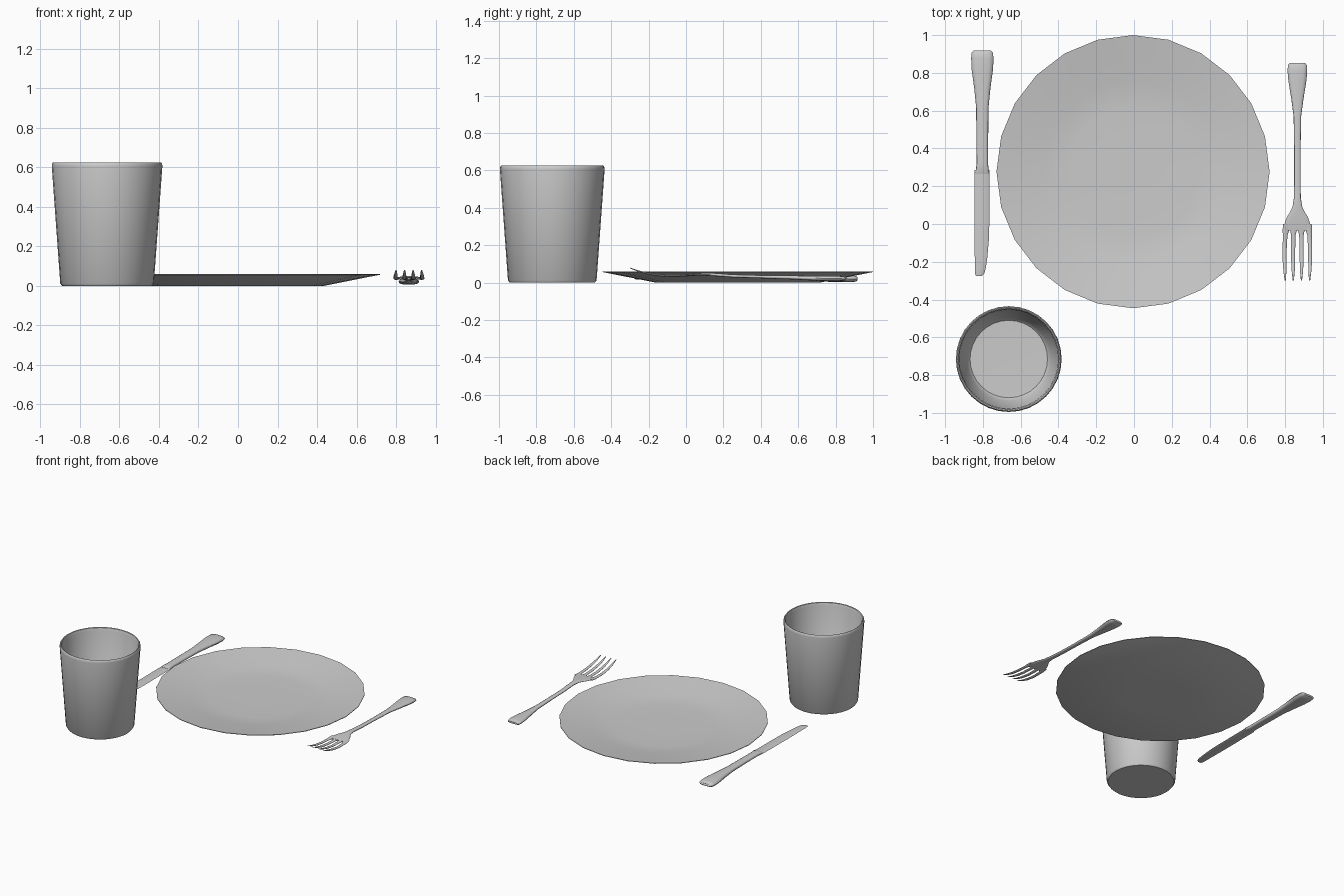
import bpy, bmesh
from math import sin, cos, pi, copysign


def finish(bm, name, angle):
    bmesh.ops.recalc_face_normals(bm, faces=bm.faces)
    me = bpy.data.meshes.new(name)
    bm.to_mesh(me)
    bm.free()
    ob = bpy.data.objects.new(name, me)
    bpy.context.collection.objects.link(ob)
    bpy.ops.object.select_all(action='DESELECT')
    ob.select_set(True)
    bpy.context.view_layer.objects.active = ob
    bpy.ops.object.shade_smooth_by_angle(angle=angle)
    return ob


def skin(bm, rings):
    # bridge successive vertex rings and cap both ends
    rings = [[bm.verts.new(p) for p in r] for r in rings]
    n = len(rings[0])
    for a, b in zip(rings, rings[1:]):
        for i in range(n):
            j = (i + 1) % n
            bm.faces.new((a[i], a[j], b[j], b[i]))
    bm.faces.new(rings[0])
    bm.faces.new(rings[-1])


def lathe(name, centre, profile, sides):
    bm = bmesh.new()
    skin(bm, [[(centre[0] + r * cos(2 * pi * i / sides),
                centre[1] + r * sin(2 * pi * i / sides), z)
               for i in range(sides)] for r, z in profile])
    return finish(bm, name, 0.7)


def loft(name, stations, n=12, power=0.75):
    # stations: x, y, z, half width, half thickness
    def se(v):
        return copysign(abs(v) ** power, v)
    bm = bmesh.new()
    skin(bm, [[(x + w * se(cos(2 * pi * i / n)), y, z + t * se(sin(2 * pi * i / n)))
               for i in range(n)] for x, y, z, w, t in stations])
    return finish(bm, name, 0.9)


# Plate
lathe("plate", (-0.005, 0.277),
      [(0.2, 0.0), (0.44, 0.0), (0.723, 0.056), (0.723, 0.06), (0.6, 0.042),
       (0.48, 0.024), (0.41, 0.016), (0.34, 0.013), (0.15, 0.012)], 24)

# Cup
lathe("cup", (-0.663, -0.715),
      [(0.15, 0.0), (0.228, 0.0), (0.237, 0.012), (0.28, 0.605), (0.279, 0.617),
       (0.274, 0.625), (0.268, 0.622), (0.262, 0.602), (0.222, 0.05),
       (0.205, 0.032), (0.1, 0.03)], 32)

# Knife
K = -0.803
loft("knife_handle", [
    (K, 0.918, 0.02, 0.046, 0.008), (K, 0.908, 0.02, 0.056, 0.015),
    (K, 0.88, 0.02, 0.059, 0.018), (K, 0.82, 0.021, 0.057, 0.018),
    (K, 0.72, 0.022, 0.043, 0.017), (K, 0.62, 0.023, 0.033, 0.015),
    (K, 0.45, 0.024, 0.031, 0.013), (K, 0.32, 0.024, 0.03, 0.013),
    (K, 0.29, 0.024, 0.034, 0.012), (K, 0.265, 0.024, 0.036, 0.005)])
loft("knife_blade", [
    (-0.805, 0.285, 0.022, 0.039, 0.006), (-0.805, 0.0, 0.02, 0.039, 0.005),
    (-0.806, -0.08, 0.02, 0.038, 0.005), (-0.81, -0.18, 0.02, 0.033, 0.004),
    (-0.814, -0.235, 0.02, 0.029, 0.004), (-0.817, -0.263, 0.02, 0.024, 0.003),
    (-0.822, -0.275, 0.02, 0.015, 0.002)], n=8)

# Fork handle, neck and head
F = 0.865
loft("fork_handle", [
    (F, 0.853, 0.02, 0.04, 0.007), (F, 0.842, 0.02, 0.05, 0.013),
    (F, 0.81, 0.021, 0.052, 0.015), (F, 0.76, 0.022, 0.048, 0.014),
    (F, 0.66, 0.024, 0.032, 0.012), (F, 0.57, 0.027, 0.02, 0.01),
    (F, 0.4, 0.031, 0.017, 0.008), (F, 0.25, 0.035, 0.017, 0.008),
    (F, 0.14, 0.043, 0.018, 0.008), (F, 0.09, 0.044, 0.026, 0.007),
    (F, 0.06, 0.043, 0.041, 0.006), (F, 0.04, 0.042, 0.054, 0.006),
    (F, 0.02, 0.04, 0.062, 0.006), (F, -0.01, 0.038, 0.07, 0.006),
    (F, -0.035, 0.036, 0.072, 0.005)])

# Fork tines
for k in range(4):
    s = k - 1.5
    loft(f"fork_tine_{k + 1}", [
        (F + s * 0.041, 0.0, 0.039, 0.014, 0.005),
        (F + s * 0.041, -0.035, 0.036, 0.017, 0.005),
        (F + s * 0.043, -0.06, 0.035, 0.012, 0.005),
        (F + s * 0.045, -0.13, 0.037, 0.011, 0.005),
        (F + s * 0.045, -0.2, 0.047, 0.01, 0.005),
        (F + s * 0.044, -0.25, 0.06, 0.008, 0.004),
        (F + s * 0.043, -0.3, 0.078, 0.003, 0.002)], n=8)
